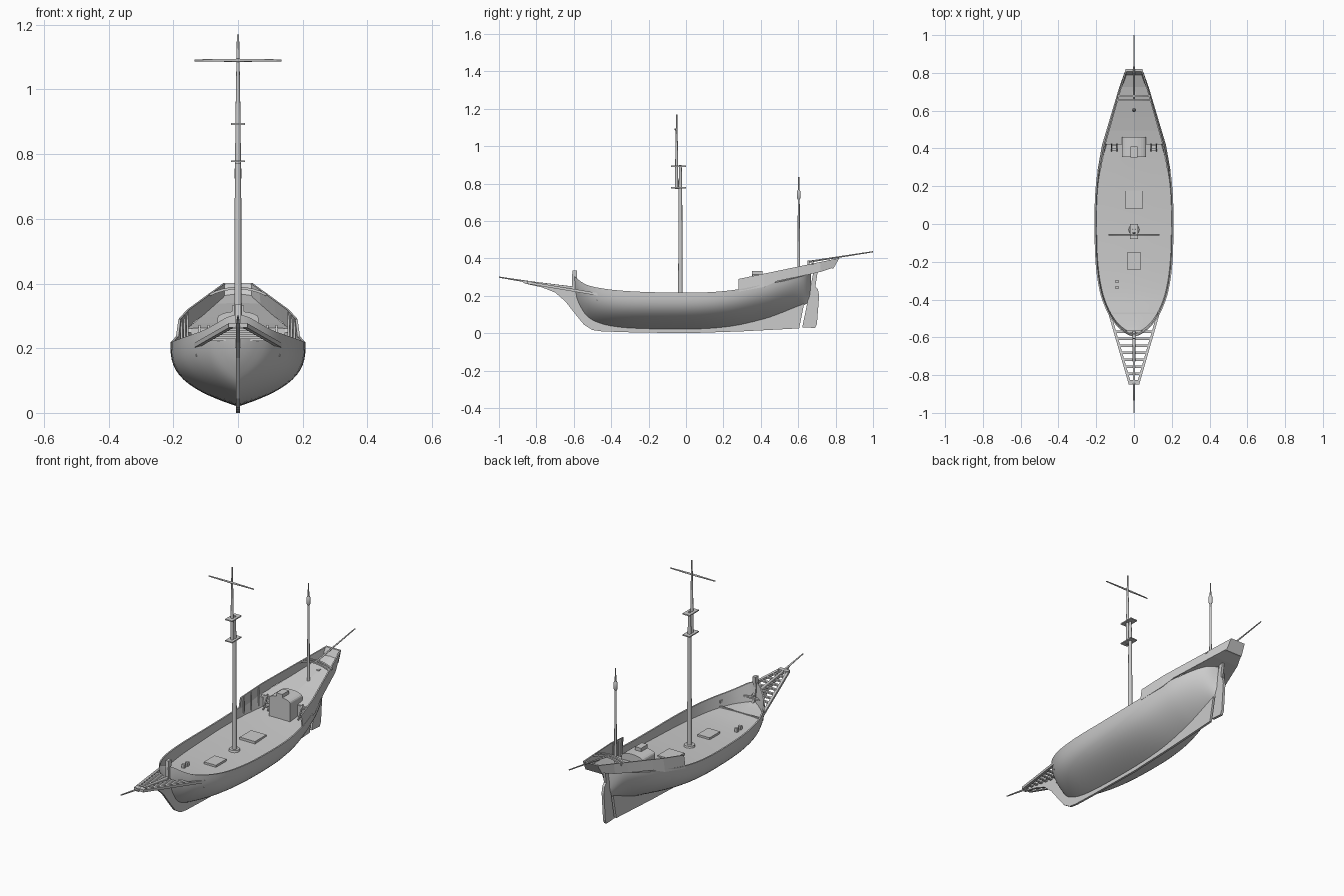
import bpy, bmesh, math
from mathutils import Vector

if "Cube" in bpy.data.objects:
    bpy.data.objects.remove(bpy.data.objects["Cube"])


def make(name, verts, faces, mirror=False, smooth=None):
    me = bpy.data.meshes.new(name)
    me.from_pydata([tuple(v) for v in verts], [], faces)
    bm = bmesh.new()
    bm.from_mesh(me)
    bmesh.ops.recalc_face_normals(bm, faces=bm.faces)
    bm.to_mesh(me)
    bm.free()
    ob = bpy.data.objects.new(name, me)
    bpy.context.collection.objects.link(ob)
    if smooth:
        bpy.ops.object.select_all(action='DESELECT')
        ob.select_set(True)
        bpy.context.view_layer.objects.active = ob
        bpy.ops.object.shade_smooth_by_angle(angle=math.radians(smooth))
    if mirror:
        m = ob.modifiers.new("Mirror", 'MIRROR')
        m.merge_threshold = 0.0005
    return ob


def loft(name, rows, closed=False, caps=True, **kw):
    n = len(rows[0])
    verts = [p for r in rows for p in r]
    faces = [(i * n + j, i * n + (j + 1) % n, (i + 1) * n + (j + 1) % n, (i + 1) * n + j)
             for i in range(len(rows) - 1) for j in range(n if closed else n - 1)]
    if caps:
        faces += [tuple(range(n)), tuple(range(len(verts) - n, len(verts)))]
    return make(name, verts, faces, **kw)


def plate(name, prof, t):
    # flat (y, z) outline extruded across x
    return loft(name, [[(s * t, y, z) for y, z in prof] for s in (-1, 1)], closed=True)


def box(name, x0, x1, y0, y1, z0, z1):
    prof = [(y0, z0), (y1, z0), (y1, z1), (y0, z1)]
    return loft(name, [[(x, y, z) for y, z in prof] for x in (x0, x1)], closed=True)


def spar(name, pts, radii, sides=12):
    # round or square bar along a path
    pts = [Vector(p) for p in pts]
    d = (pts[-1] - pts[0]).normalized()
    a = d.cross(Vector((0, 0, 1)) if abs(d.z) < 0.9 else Vector((0, 1, 0))).normalized()
    b = d.cross(a)
    off = math.pi / 4 if sides == 4 else 0
    rows = [[p + r * (math.cos(off + 2 * math.pi * i / sides) * a + math.sin(off + 2 * math.pi * i / sides) * b)
             for i in range(sides)] for p, r in zip(pts, radii)]
    return loft(name, rows, closed=True, smooth=40 if sides > 4 else None)


def interp(tab, y):
    for (a, va), (b, vb) in zip(tab, tab[1:]):
        if y <= b:
            return va + (vb - va) * max(0, y - a) / (b - a)
    return tab[-1][1]


# Hull with bulwark and main deck: y, half width, bottom, rail, deck, fullness
ST = [(-.597, .003, .235, .305, .240, 2.0), (-.585, .035, .185, .295, .205, 2.2),
      (-.56, .070, .13, .275, .194, 2.4), (-.52, .108, .08, .255, .186, 2.6),
      (-.45, .149, .048, .24, .177, 2.8), (-.35, .183, .03, .228, .168, 2.95),
      (-.2, .204, .022, .22, .165, 3.0), (0, .209, .02, .217, .169, 3.0),
      (.15, .206, .026, .221, .176, 2.9), (.28, .193, .042, .235, .185, 2.7),
      (.42, .166, .075, .262, .198, 2.4), (.5, .142, .102, .276, .205, 2.2),
      (.58, .105, .133, .294, .212, 2.0), (.64, .06, .155, .310, .22, 1.9),
      (.668, .004, .18, .318, .23, 1.8)]


def stations(tab, steps):
    out = []
    for i in range(len(tab) - 1):
        p = [tab[max(0, min(len(tab) - 1, i + k))] for k in (-1, 0, 1, 2)]
        for s in range(steps):
            t = s / steps
            row = []
            for a, b, c, d in zip(*p):
                row.append(.5 * (2 * b + (c - a) * t + (2 * a - 5 * b + 4 * c - d) * t * t
                                 + (3 * b - a - 3 * c + d) * t ** 3))
            out.append(row)
    return out + [tab[-1]]


rows = []
for y, b, k, r, d, n in stations(ST, 4):
    half = lambda z: b * (1 - (1 - min(1, max(0, (z - k) / (r - k)))) ** n)
    row = []
    for j in range(17):
        z = k + (r - k) * (j / 16) ** 1.5
        row.append((half(z), y, z))
    w = max(0.0006, half(d) - .008)
    row += [(max(.0006, b - .008), y, r), (w, y, d), (w / 2, y, d + .003), (0, y, d + .004)]
    rows.append(row)
loft("hull", rows, mirror=True, smooth=35)

# Keel, stem and rudder
plate("keel_and_stem", [(-.88, .278), (-.86, .265), (-.77, .245), (-.7, .218), (-.645, .17), (-.59, .1), (-.545, .045),
                        (-.5, .017), (-.45, .01), (-.3, .005), (0, 0), (.3, .01), (.605, .026), (.665, .325),
                        (.6, .2), (.4, .11), (0, .06), (-.4, .07), (-.53, .13), (-.59, .24), (-.7, .25)], .006)
plate("rudder", [(.622, .032), (.69, .028), (.7, .05), (.712, .2), (.705, .235), (.692, .25),
                 (.705, .335), (.683, .335)], .007)
plate("stem_post", [(-.606, .2), (-.575, .2), (-.585, .28), (-.582, .335), (-.606, .335), (-.61, .3)], .009)

# Raised stern sides and quarterdeck
WB = [(.28, .194), (.42, .169), (.5, .145), (.62, .109), (.82, .05)]
WT = [(.28, .184), (.42, .158), (.6, .107), (.82, .044)]
ZB = [(.28, .222), (.43, .25), (.49, .279), (.82, .35)]
top = lambda y: .29 + .112 * (y - .28) / .54
qdeck = lambda y: top(y) - .058 + .018 * max(0, y - .5) / .3
ys = [.28, .35, .42, .49, .56, .64, .72, .82]
walls, deck = [], []
for y in ys:
    wb, wt, zb, zt = interp(WB, y), interp(WT, y), interp(ZB, y), top(y)
    yb = y - .035 if y == .82 else y
    walls.append([(wb, yb, zb), (wt, y, zt), (wt - .007, y, zt), (wb - .009, yb, zb)])
    if y >= .42:
        wq, zq = (wb + wt) / 2 - .004, qdeck(y)
        zl = min(zb, zq - .005)
        deck.append([(0, yb, zl), (wb - .003, yb, zl), (wq, yb + .004, zq), (0, yb + .004, zq + .005)])
loft("stern_bulwark", walls, closed=True, mirror=True)
loft("quarterdeck", deck, mirror=True)
box("quarterdeck_bulkhead", -.145, .145, .42, .43, .19, .261)
loft("transom", [[(s * .05, .778, .345), (s * .05, .788, .345), (s * .044, .82, .402), (s * .044, .808, .402)]
                 for s in (-1, 1)], closed=True)

# Stanchions and ladders on each side
for s in (-1, 1):
    for i in range(3):
        y = .3 + .05 * i
        x = s * (interp(WT, y) - .006)
        spar("stanchion", [(x, y, .2), (x, y, top(y) - .004)], [.004, .004], 4)
    for dx in (-.014, .014):
        spar("ladder_side", [(s * .105 + dx, .385, .2), (s * .105 + dx, .425, .27)], [.004, .004], 4)
    for i in range(3):
        box("ladder_tread", s * .105 - .014, s * .105 + .014, .388 + .012 * i, .4 + .012 * i,
            .214 + .018 * i, .217 + .018 * i)

# Cabin with arched roof and companionway
rows = []
for y in (.355, .46):
    arc = [(.063 * math.cos(math.pi * i / 10), y, .294 + .02 * math.sin(math.pi * i / 10)) for i in range(11)]
    rows.append([(.063, y, .19)] + arc + [(-.063, y, .19)])
loft("cabin", rows, closed=True)
box("companionway", -.018, .018, .353, .41, .2, .332)

# Deck fittings
box("main_hatch", -.046, .046, .08, .178, .165, .189)
box("fore_hatch", -.036, .036, -.24, -.15, .16, .18)
box("foredeck_beam", -.13, .13, -.476, -.468, .175, .187)
for y in (-.335, -.305):
    box("bitt", -.098, -.082, y - .008, y + .008, .16, .19)
spar("mast_collar", [(0, -.03, .165), (0, -.03, .182)], [.03, .026], 20)

# Main mast, topmast, caps and yard
spar("main_mast", [(0, -.03, .15), (0, -.03, .78), (0, -.03, .9)], [.0125, .0095, .007], 16)
spar("topmast", [(0, -.05, .77), (0, -.05, .9), (0, -.05, 1.17)], [.009, .008, .0035])
for z in (.778, .893):
    box("mast_cap", -.021, .021, -.08, 0, z - .003, z + .003)
spar("yard", [(-.135, -.057, 1.09), (0, -.057, 1.09), (.135, -.057, 1.09)], [.003, .005, .003])

# Mizzen mast with its block
spar("mizzen_mast", [(0, .603, .29), (0, .603, .72), (0, .603, .835)], [.0075, .005, .003])
spar("mizzen_block", [(0, .603, .715), (0, .603, .725), (0, .603, .755), (0, .603, .765)],
     [.006, .0105, .0105, .006])

# Stern boom and its arched supports
spar("stern_boom", [(0, .66, .383), (0, 1, .436)], [.005, .003])
for y in (.655, .677):
    rows = []
    for i in range(9):
        x = -.09 + .0225 * i
        z = .36 + .022 * (1 - (x / .09) ** 2)
        rows.append([(x, y - .005, z), (x, y + .005, z), (x, y + .005, z + .008), (x, y - .005, z + .008)])
    loft("boom_support", rows, closed=True)

# Bowsprit and beakhead
spar("bowsprit", [(0, -.57, .238), (0, -.8, .268), (0, -1, .3)], [.008, .006, .003])
for s in (-1, 1):
    rail = [(s * .13, -.47, .208), (s * .022, -.845, .27)]
    loft("beak_rail", [[(x + dx, y, z + dz) for dx, dz in ((-.007, -.007), (.007, -.007), (.007, .007), (-.007, .007))]
                       for x, y, z in rail], closed=True)
for i in range(7):
    y = -.57 - .037 * i
    t = (y + .47) / -.375
    w, z = .13 - .108 * t, .21 + .062 * t
    box("beak_slat", -w, w, y - .007, y + .007, z - .004, z + .004)
box("beak_end", -.029, .029, -.85, -.825, .264, .278)
